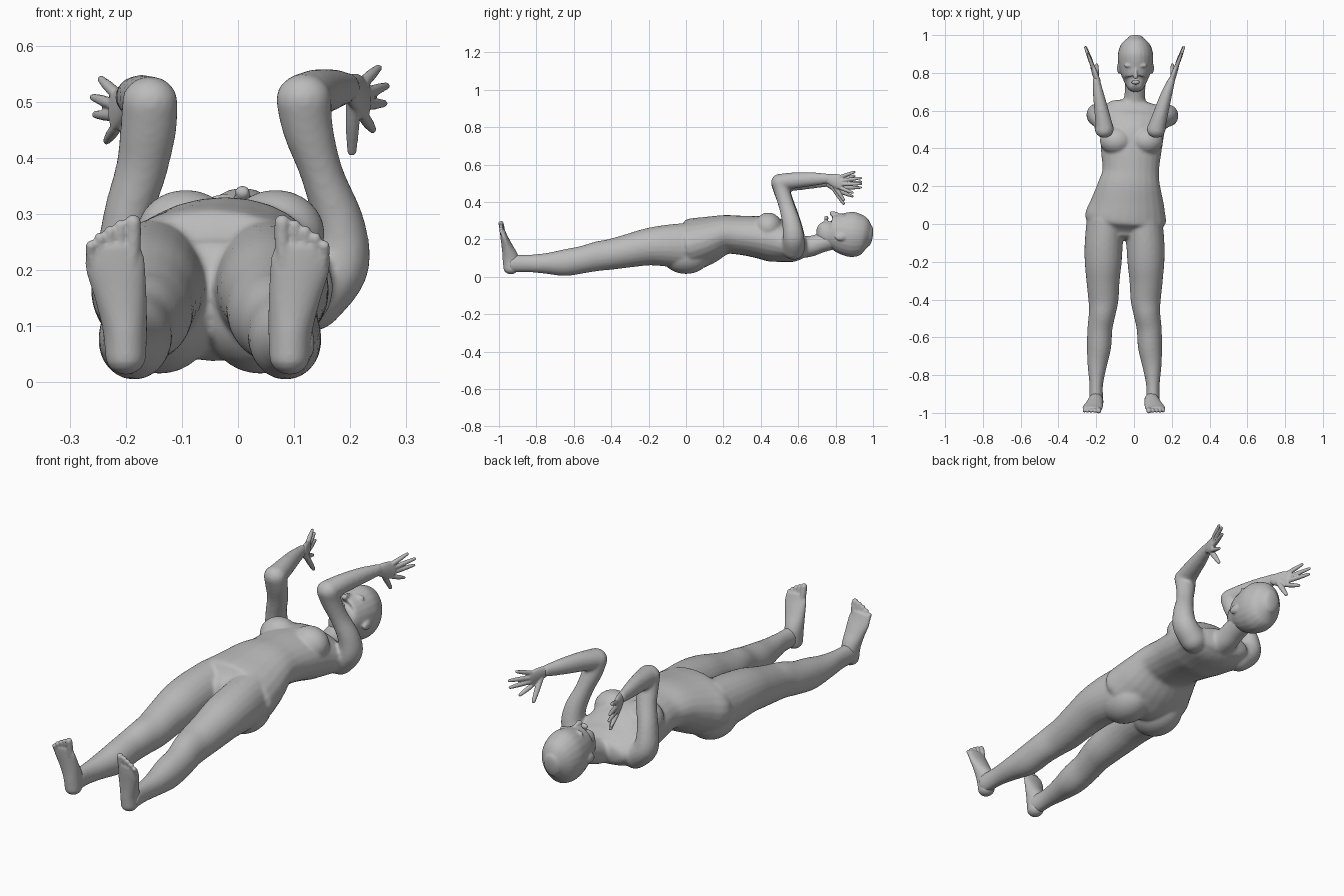
import bpy, bmesh, math
from mathutils import Vector, Matrix

cube = bpy.data.objects.get("Cube")
if cube:
    bpy.data.objects.remove(cube)

grey = bpy.data.materials.new("matte_grey")
grey.use_nodes = True
GREY = (0.50, 0.50, 0.50, 1)
grey.diffuse_color = GREY
grey.node_tree.nodes["Principled BSDF"].inputs["Base Color"].default_value = GREY

MID = -0.05      # centre line of the hips and legs


def spline(rows, t):
    """Catmull-Rom value of the section list at t."""
    i = min(int(t), len(rows) - 2)
    f = t - i
    p = [rows[max(0, min(len(rows) - 1, i + k))] for k in (-1, 0, 1, 2)]
    return [0.5 * (2 * b + (c - a) * f + (2 * a - 5 * b + 4 * c - d) * f * f
                   + (3 * b - a - 3 * c + d) * f ** 3) for a, b, c, d in zip(*p)]


def tube(bm, rows, cap=1.0, sides=24, steps=5):
    """Closed oval loft through (x, y, z, half width, half depth) with round ends."""
    n = (len(rows) - 1) * steps
    secs = [spline(rows, i / steps) for i in range(n + 1)]
    pos = [Vector(s[:3]) for s in secs]
    tan = [(pos[min(i + 1, n)] - pos[max(i - 1, 0)]).normalized() for i in range(n + 1)]
    rings = []
    for ang in (80, 60, 40, 20):
        rings.append((0, -math.sin(math.radians(ang)), math.cos(math.radians(ang))))
    rings += [(i, 0, 1) for i in range(n + 1)]
    for ang in (20, 40, 60, 80):
        rings.append((n, math.sin(math.radians(ang)), math.cos(math.radians(ang))))
    loops = []
    for i, push, scale in rings:
        a, b = secs[i][3:5]
        t = tan[i]
        u = (Vector((1, 0, 0)) - t * t.x).normalized()
        v = t.cross(u)
        c = pos[i] + t * push * min(a, b) * cap
        loops.append([bm.verts.new(c + u * a * scale * math.cos(k * math.tau / sides)
                                   + v * b * scale * math.sin(k * math.tau / sides))
                      for k in range(sides)])
    for l0, l1 in zip(loops, loops[1:]):
        for k in range(sides):
            j = (k + 1) % sides
            bm.faces.new((l0[k], l0[j], l1[j], l1[k]))
    bm.faces.new(loops[0][::-1])
    bm.faces.new(loops[-1])


def blob(bm, centre, size):
    m = Matrix.Translation(centre) @ Matrix.Diagonal((*size, 1))
    bmesh.ops.create_uvsphere(bm, u_segments=24, v_segments=16, radius=1, matrix=m)


def finish(bm, name, voxel, smooth):
    """Fuse overlapping volumes into one smooth skin."""
    bmesh.ops.recalc_face_normals(bm, faces=bm.faces)
    me = bpy.data.meshes.new(name)
    bm.to_mesh(me)
    bm.free()
    me.materials.append(grey)
    ob = bpy.data.objects.new(name, me)
    bpy.context.collection.objects.link(ob)
    r = ob.modifiers.new("fuse", 'REMESH')
    r.mode, r.voxel_size, r.use_smooth_shade = 'VOXEL', voxel, True
    s = ob.modifiers.new("soften", 'SMOOTH')
    s.factor, s.iterations = 0.5, smooth
    return ob


def flip(rows, mid):
    return [(2 * mid - r[0], *r[1:]) for r in rows]


# Torso, neck, bust and buttocks
body = bmesh.new()
tube(body, [(-.048, -.04, .165, .16, .09), (-.045, .02, .17, .214, .135),
            (-.035, .1, .192, .198, .13), (-.025, .2, .224, .168, .106),
            (-.017, .28, .223, .15, .104), (-.015, .38, .213, .16, .112),
            (-.01, .48, .195, .17, .118), (-.005, .57, .165, .18, .09),
            (0, .625, .16, .14, .062)], cap=.5)
tube(body, [(0, .58, .155, .085, .06), (.003, .66, .162, .058, .056),
            (.006, .72, .18, .054, .052), (.008, .78, .2, .055, .055)])
for s in (-1, 1):
    blob(body, (-.013 + s * .08, .44, .265), (.088, .075, .078))
    blob(body, (MID + s * .09, .0, .115), (.1, .13, .1))

# Legs
leg = [(-.15, .02, .165, .1, .125), (-.16, -.1, .166, .101, .112),
       (-.163, -.2, .16, .098, .1), (-.164, -.3, .14, .088, .09),
       (-.162, -.4, .12, .08, .082), (-.168, -.47, .11, .071, .079),
       (-.18, -.55, .092, .066, .073), (-.185, -.65, .075, .064, .071),
       (-.195, -.75, .071, .051, .055), (-.2, -.85, .071, .036, .046),
       (-.2, -.93, .07, .037, .047)]
tube(body, leg, cap=.6)
tube(body, flip(leg, MID), cap=.6)

# Arms: upper arm raised, forearm reaching back over the head
tube(body, [(.13, .575, .15, .06, .06), (.18, .575, .205, .053, .058),
            (.18, .565, .28, .046, .05), (.15, .54, .37, .038, .042),
            (.125, .515, .45, .045, .042), (.117, .5, .505, .05, .045)])
tube(body, [(.117, .5, .505, .048, .045), (.14, .58, .515, .04, .043),
            (.17, .68, .522, .031, .036), (.2, .765, .525, .019, .026)], cap=.7)
tube(body, [(-.14, .575, .15, .06, .06), (-.197, .58, .2, .053, .058),
            (-.197, .565, .29, .044, .05), (-.172, .54, .38, .046, .043),
            (-.16, .515, .45, .05, .043), (-.157, .5, .5, .05, .045)])
tube(body, [(-.155, .5, .5, .048, .045), (-.172, .6, .505, .038, .043),
            (-.187, .68, .508, .03, .036), (-.2, .765, .508, .019, .026)], cap=.7)
finish(body, "body", .0075, 6)

# Head with brow, nose, lips and ears
head = bmesh.new()
HX = .008
tube(head, [(HX, .722, .272, .034, .032), (HX, .755, .243, .06, .078),
            (HX, .8, .237, .08, .097), (HX, .85, .23, .091, .115),
            (HX, .9, .225, .093, .12), (HX, .95, .222, .077, .1),
            (HX, .983, .217, .042, .056)], cap=.38)
tube(head, [(HX, .825, .328, .008, .009), (HX, .795, .338, .01, .011),
            (HX, .778, .338, .015, .013)], cap=.8)
blob(head, (HX, .75, .313), (.024, .012, .013))
for s in (-1, 1):
    blob(head, (HX + s * .088, .825, .212), (.01, .03, .02))
    blob(head, (HX + s * .035, .838, .322), (.026, .01, .014))
finish(head, "head", .0055, 4)

# Hands: thin palm, four spread fingers and a thumb
palm = [(.198, .755, .525, .016, .024), (.212, .795, .515, .015, .036),
        (.226, .835, .503, .012, .039)]
fingers = [((.224, .83, .535), (.25, .9, .56)), ((.228, .84, .515), (.264, .935, .528)),
           ((.228, .84, .495), (.26, .935, .497)), ((.224, .83, .473), (.24, .89, .45)),
           ((.205, .785, .5), (.203, .842, .412))]


def hand(name, mirrored, drop):
    fix = lambda rows: [(r[0], r[1], r[2] - drop, *r[3:])
                        for r in (flip(rows, .003) if mirrored else rows)]
    bm = bmesh.new()
    tube(bm, fix(palm), cap=.6)
    for i, (p, q) in enumerate(fingers):
        w = .013 if i == 4 else .0105
        mid = [(a + b) / 2 for a, b in zip(p, q)]
        tube(bm, fix([(*p, w, w), (*mid, w * .95, w * .95), (*q, w * .65, w * .65)]), sides=12)
    finish(bm, name, .0035, 2)


hand("left_hand", False, 0)
hand("right_hand", True, .02)

# Feet: sole towards the front, toes pointing up
foot = [(-.2, -.936, .046, .036, .04), (-.202, -.938, .1, .04, .043),
        (-.21, -.956, .16, .047, .03), (-.219, -.972, .21, .053, .02),
        (-.222, -.98, .24, .048, .015)]
toes = [(-.187, .286, .014), (-.209, .28, .0105), (-.228, .27, .01),
        (-.246, .258, .01), (-.262, .244, .0095)]


def toe_rows(x, top, r):
    return [(x * .9 - .022, -.976, .21, r, r), (x, -.983, (.22 + top) / 2, r, r),
            (x, -.989, top, r, r)]


for name, mirrored in (("right_foot", False), ("left_foot", True)):
    bm = bmesh.new()
    for rows in [foot] + [toe_rows(*t) for t in toes]:
        tube(bm, flip(rows, -.054) if mirrored else rows, cap=.9)
    finish(bm, name, .004, 3)
